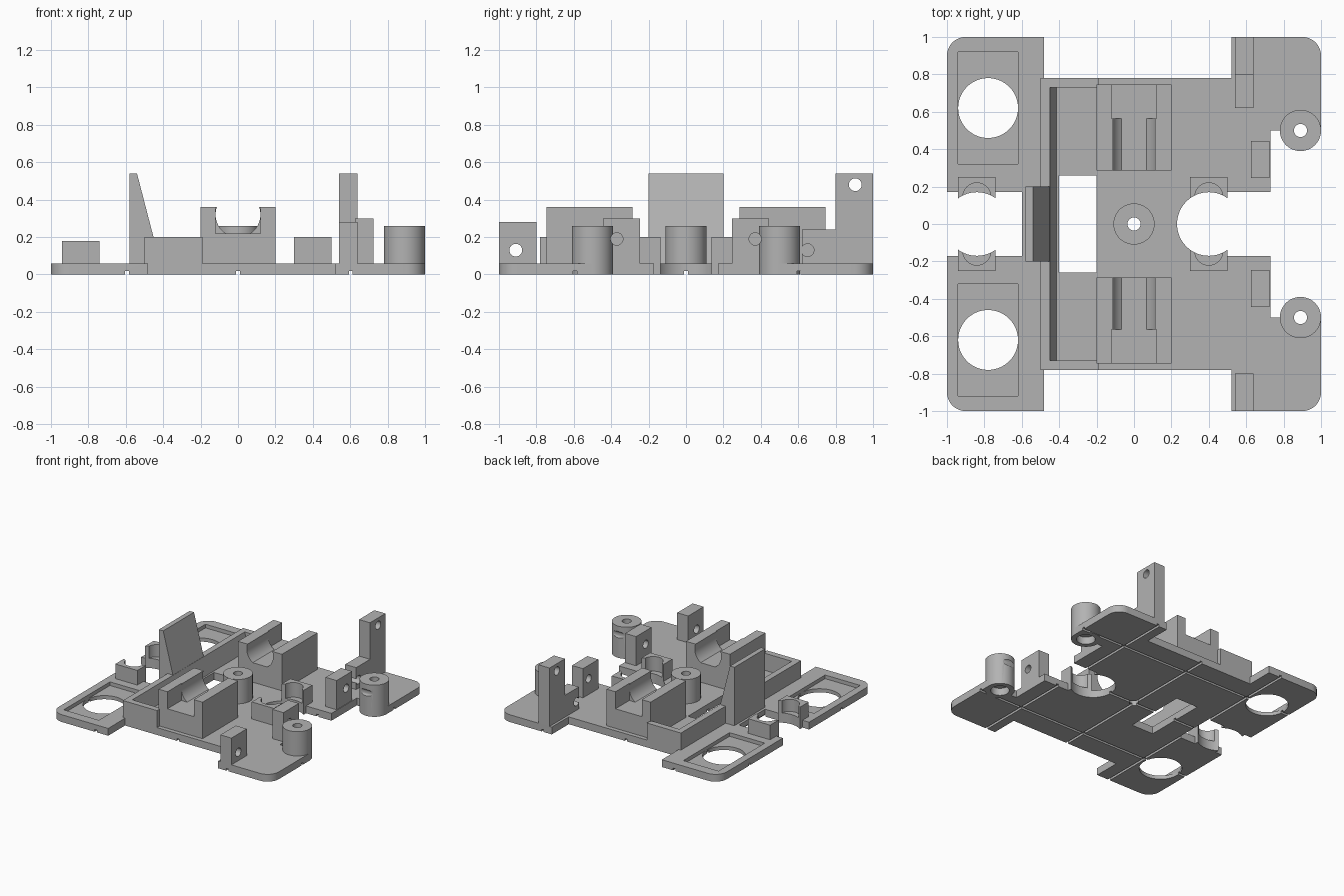
import bpy, bmesh, math

if "Cube" in bpy.data.objects:
    bpy.data.objects.remove(bpy.data.objects["Cube"], do_unlink=True)

grey = bpy.data.materials.new("plain grey")
grey.use_nodes = True
grey.diffuse_color = (0.45, 0.45, 0.45, 1)
grey.node_tree.nodes["Principled BSDF"].inputs["Base Color"].default_value = (0.45, 0.45, 0.45, 1)


def finish(name, bm):
    bmesh.ops.recalc_face_normals(bm, faces=bm.faces)
    mesh = bpy.data.meshes.new(name)
    bm.to_mesh(mesh)
    bm.free()
    mesh.materials.append(grey)
    obj = bpy.data.objects.new(name, mesh)
    bpy.context.collection.objects.link(obj)
    return obj


def prism(name, points, direction):
    """Extrude a closed polygon along a vector."""
    bm = bmesh.new()
    face = bm.faces.new([bm.verts.new(p) for p in points])
    new = bmesh.ops.extrude_face_region(bm, geom=[face])["geom"]
    bmesh.ops.translate(bm, vec=direction,
                        verts=[v for v in new if isinstance(v, bmesh.types.BMVert)])
    return finish(name, bm)


def box(name, x, y, z):
    return prism(name, [(x[0], y[0], z[0]), (x[1], y[0], z[0]), (x[1], y[1], z[0]),
                        (x[0], y[1], z[0])], (0, 0, z[1] - z[0]))


def rod(name, centre, radius, length, axis="z", sides=64):
    """Cylinder that starts at centre and runs along +z or +x."""
    pts = []
    for i in range(sides):
        a = math.tau * i / sides
        u, v = radius * math.cos(a), radius * math.sin(a)
        off = (u, v, 0) if axis == "z" else (0, u, v)
        pts.append([c + o for c, o in zip(centre, off)])
    return prism(name, pts, (0, 0, length) if axis == "z" else (length, 0, 0))


def cut(obj, *cutters):
    """Subtract the cutters, then discard them."""
    for c in cutters:
        m = obj.modifiers.new("cut", "BOOLEAN")
        m.operation, m.solver, m.object = "DIFFERENCE", "EXACT", c
    deps = bpy.context.evaluated_depsgraph_get()
    deps.update()
    mesh = bpy.data.meshes.new_from_object(obj.evaluated_get(deps))
    obj.modifiers.clear()
    obj.data = mesh
    for c in cutters:
        bpy.data.objects.remove(c, do_unlink=True)
    return obj


def mirrored(y, s):
    return sorted((y[0] * s, y[1] * s))


# Base plate outline, upper half, then mirrored
def corner(cx, cy, r, start):
    return [(cx + r * math.cos(math.radians(a)), cy + r * math.sin(math.radians(a)))
            for a in range(start, start - 91, -10)]


half = [(-0.6, 0.17), (-1, 0.17)] + corner(-0.9, 0.9, 0.1, 180) + [
    (-0.48, 1), (-0.48, 0.78), (0.52, 0.78), (0.52, 1)] + corner(0.9, 0.9, 0.1, 90) + [
    (1, 0.5), (0.73, 0.5), (0.73, 0.17), (0.4, 0.17)]
outline = half + [(x, -y) for x, y in reversed(half)]
plate = prism("base_plate", [(x, y, 0) for x, y in outline], (0, 0, 0.06))
cutters = [rod("c", (0.4, 0, -0.1), 0.17, 0.3),
           rod("c", (0, 0, -0.1), 0.035, 0.3),
           box("c", (-0.4, -0.2), (-0.26, 0.26), (-0.1, 0.2))]
for s in (1, -1):
    cutters += [box("c", (-0.94, -0.62), mirrored((0.32, 0.92), s), (0.03, 0.2)),
                rod("c", (-0.78, 0.62 * s, -0.1), 0.16, 0.3),
                rod("c", (0.89, 0.5 * s, -0.1), 0.07, 0.3)]
# Score grooves underneath
for g in (-0.593, 0, 0.603):
    cutters += [box("c", (g - 0.01, g + 0.01), (-1.1, 1.1), (-0.1, 0.018)),
                box("c", (-1.1, 1.1), (g - 0.01, g + 0.01), (-0.1, 0.018))]
cut(plate, *cutters)

# Sloped back plate and the sill it rises from
prism("back_ramp", [(-0.58, -0.2, 0.02), (-0.58, -0.2, 0.54), (-0.54, -0.2, 0.54),
                    (-0.405, -0.2, 0.02)], (0, 0.4, 0))
prism("ramp_sill", [(-0.5, -0.75, 0.02), (-0.5, -0.75, 0.2), (-0.45, -0.75, 0.2),
                    (-0.405, -0.75, 0.02)], (0, 1.5, 0))

# Centre post
post = rod("centre_post", (0, 0, 0.04), 0.11, 0.22)
cut(post, rod("c", (0, 0, -0.1), 0.035, 0.5))

for s, side in ((1, "back"), (-1, "front")):
    # Tray wall beside the motor cradle
    box(side + "_tray_wall", (-0.5, -0.19), mirrored((0.73, 0.78), s), (0.02, 0.2))

    # Motor cradle: round channel with a flat floor, and a square outer pocket
    cradle = box(side + "_motor_cradle", (-0.2, 0.2), mirrored((0.285, 0.745), s), (0.03, 0.36))
    arc = [(0.12 * math.cos(a), 0.32 + 0.12 * math.sin(a)) for a in
           [math.asin(-0.1 / 0.12) + i * 2 * math.asin(0.1 / 0.12) / 16 for i in range(17)]]
    ring = arc + [(-x, z) for x, z in reversed(arc)]
    channel = prism("c", [(x, 0.2 * s, z) for x, z in ring], (0, 0.37 * s, 0))
    cut(cradle, channel, box("c", (-0.12, 0.12), mirrored((0.565, 0.9), s), (0.22, 0.5)))

    # Corner post with hollow foot, grazed by the axle hole
    post = rod(side + "_corner_post", (0.89, 0.5 * s, 0), 0.11, 0.26)
    cut(post, rod("c", (0.89, 0.5 * s, -0.1), 0.035, 0.5),
        rod("c", (0.89, 0.5 * s, -0.1), 0.07, 0.16),
        rod("c", (0.7, 0.37 * s, 0.19), 0.033, 0.5, "x"))

    # Drilled block beside the post
    lug = box(side + "_drilled_lug", (0.625, 0.725), mirrored((0.245, 0.445), s), (0.03, 0.3))
    cut(lug, rod("c", (0.5, 0.37 * s, 0.19), 0.033, 0.5, "x"))

    # Scooped clips around the two round openings
    for x, top, end in ((-0.84, 0.18, "left"), (0.4, 0.2, "right")):
        clip = box(side + "_" + end + "_clip", (x - 0.1, x + 0.1), mirrored((0.13, 0.25), s), (0, top))
        cut(clip, rod("c", (x, 0, -0.1), 0.17, 0.5),
            rod("c", (x, 0.145 * s, 0.08), 0.075, 0.5))

# Side brackets on the edge of the right wings
front = box("front_bracket", (0.54, 0.64), (-1, -0.8), (0.03, 0.28))
cut(front, rod("c", (0.4, -0.91, 0.13), 0.034, 0.5, "x"))
back = prism("back_bracket", [(0.54, y, z) for y, z in (
    (0.62, 0.03), (1, 0.03), (1, 0.54), (0.8, 0.54), (0.8, 0.24), (0.62, 0.24))], (0.1, 0, 0))
cut(back, rod("c", (0.4, 0.905, 0.48), 0.034, 0.5, "x"),
    rod("c", (0.4, 0.65, 0.13), 0.034, 0.5, "x"))

# Smooth shading with sharp edges kept
bpy.ops.object.select_all(action="DESELECT")
for obj in bpy.context.scene.objects:
    if obj.type == "MESH":
        obj.select_set(True)
        bpy.context.view_layer.objects.active = obj
bpy.ops.object.shade_smooth_by_angle(angle=math.radians(30))
